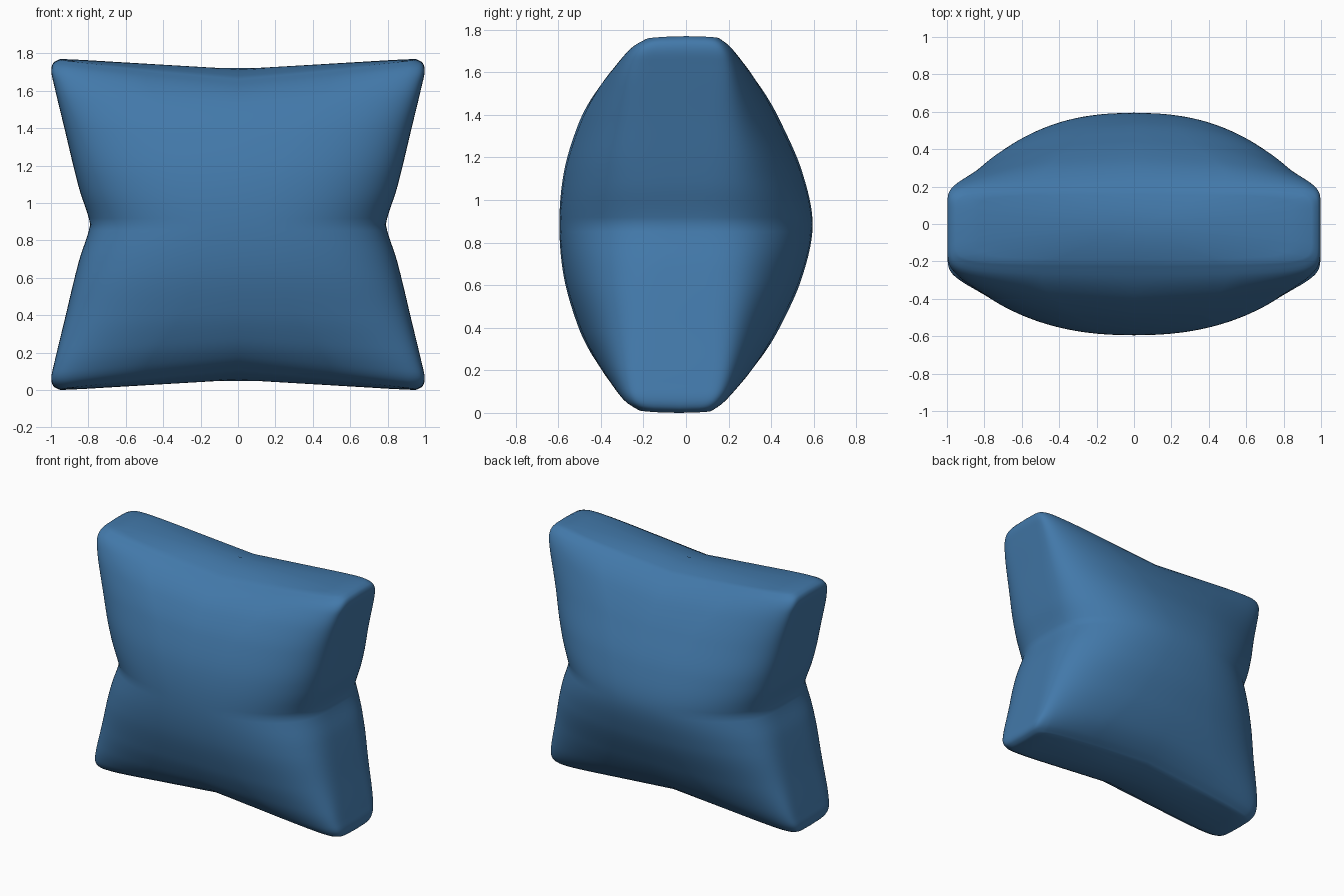
import bpy, bmesh, math

if "Cube" in bpy.data.objects:
    bpy.data.objects.remove(bpy.data.objects["Cube"])

SEGS, ROWS, CAP = 160, 72, 8
ZC = 0.885


def curve(points, t):
    """Smooth (Catmull-Rom style) interpolation through (t, value) points."""
    n = len(points)
    slope = []
    for i in range(n):
        a, b = points[max(i - 1, 0)], points[min(i + 1, n - 1)]
        slope.append((b[1] - a[1]) / (b[0] - a[0]))
    for i in range(n - 1):
        (t0, v0), (t1, v1) = points[i], points[i + 1]
        if t <= t1 or i == n - 2:
            d = t1 - t0
            s = min(max((t - t0) / d, 0), 1)
            return ((2*s**3 - 3*s*s + 1) * v0 + (s**3 - 2*s*s + s) * d * slope[i]
                    + (3*s*s - 2*s**3) * v1 + (s**3 - s*s) * d * slope[i + 1])


# Outline curves against |t|, where t runs -1 (bottom) .. 1 (top)
WIDTH = [(0, .79), (.06, .803), (.22, .85), (.6, .932), (.85, .985), (.93, .998), (.98, .985), (1, .95)]
FRONT = [(-.3, .573), (0, .595), (.3, .573), (.57, .505), (.75, .43), (.87, .36), (.96, .285), (1, .215)]
BACK = [(-.3, .545), (0, .595), (.3, .545), (.58, .445), (.75, .37), (.87, .305), (.96, .235), (1, .18)]
POWER = [(0, 3.5), (.1, 3.8), (.3, 4.5), (.6, 6), (.9, 9), (1, 9)]


def ring(bm, t, scale=1.0):
    a = abs(t)
    w, p = curve(WIDTH, a), curve(POWER, a)
    # depth of the face, and how much it thins towards the sides
    back = (curve(BACK, a), .4)
    front = (curve(FRONT, a), .31)
    shift = -.035 * a**4 if t < 0 else 0    # bottom seam leans forward
    verts = []
    for i in range(SEGS):
        ang = 2 * math.pi * i / SEGS
        c, s = math.cos(ang), math.sin(ang)
        depth, fall = back if s > 0 else front
        x = math.copysign(abs(c) ** (2 / p), c) * w
        y = math.copysign(abs(s) ** (2 / p), s) * depth
        y *= (1 - fall * (1 - .8 * a**4) * x * x) * scale
        x *= scale
        # top and bottom dip towards the middle and are domed across
        edge = min(math.sqrt(x * x + .002) / .92, 1)
        h = .83 * a + .055 * a * edge - a**10 * y * y * (1.1 - .8 * edge)
        verts.append(bm.verts.new((x, y + shift, ZC + math.copysign(h, t))))
    return verts


# Cushion body: stacked rounded sections, closed with scaled rings
bm = bmesh.new()
rings = [ring(bm, -1, k / CAP) for k in range(1, CAP)]
for j in range(ROWS + 1):
    u = 2 * j / ROWS - 1
    rings.append(ring(bm, math.copysign(1 - (1 - abs(u)) ** 1.4, u)))
rings += [ring(bm, 1, k / CAP) for k in range(CAP - 1, 0, -1)]
for lo, hi in zip(rings, rings[1:]):
    for i in range(SEGS):
        k = (i + 1) % SEGS
        bm.faces.new((lo[i], lo[k], hi[k], hi[i]))
bm.faces.new(rings[0][::-1])
bm.faces.new(rings[-1])
bmesh.ops.recalc_face_normals(bm, faces=bm.faces)
for f in bm.faces:
    f.smooth = True

mesh = bpy.data.meshes.new("cushion")
bm.to_mesh(mesh)
bm.free()
blue = bpy.data.materials.new("blue fabric")
blue.diffuse_color = (.055, .19, .40, 1)
blue.use_nodes = True
blue.node_tree.nodes["Principled BSDF"].inputs["Base Color"].default_value = blue.diffuse_color
mesh.materials.append(blue)
bpy.context.collection.objects.link(bpy.data.objects.new("cushion", mesh))
